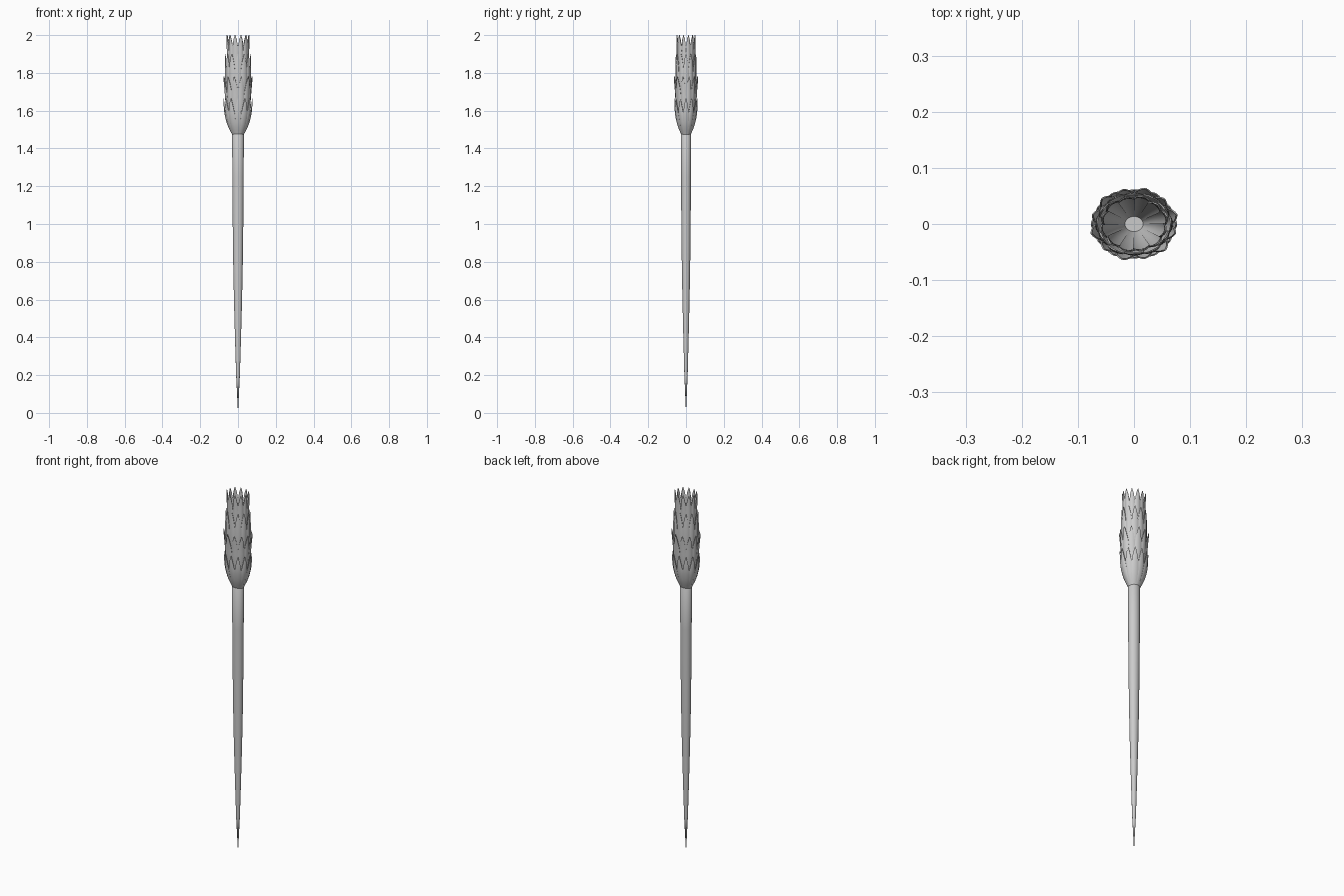
import bpy, bmesh, math

if "Cube" in bpy.data.objects:
    bpy.data.objects.remove(bpy.data.objects["Cube"])

FLAT = 0.83  # the whole piece is slightly oval: narrower in y


def finish(bm, name, angle):
    bmesh.ops.recalc_face_normals(bm, faces=bm.faces)
    mesh = bpy.data.meshes.new(name)
    bm.to_mesh(mesh)
    bm.free()
    ob = bpy.data.objects.new(name, mesh)
    bpy.context.collection.objects.link(ob)
    bpy.ops.object.select_all(action='DESELECT')
    ob.select_set(True)
    bpy.context.view_layer.objects.active = ob
    bpy.ops.object.shade_smooth_by_angle(angle=math.radians(angle))
    return ob


def sample(points, t):
    """Smooth (Catmull-Rom) point on a short profile, t from 0 to 1."""
    s = t * (len(points) - 1)
    i = min(int(s), len(points) - 2)
    f = s - i
    p = [points[max(0, min(len(points) - 1, i + k))] for k in (-1, 0, 1, 2)]
    return [0.5 * (2 * b + (c - a) * f + (2 * a - 5 * b + 4 * c - d) * f * f
                   + (3 * b - a - 3 * c + d) * f ** 3) for a, b, c, d in zip(*p)]


# Tapered shaft, closed by a flat cap inside the head
def shaft(profile, sides=20):
    bm = bmesh.new()
    tip = bm.verts.new((0, 0, 0))
    rings = [[bm.verts.new((r * math.cos(a), r * 0.88 * math.sin(a), z))
              for a in (2 * math.pi * k / sides for k in range(sides))]
             for r, z in profile]
    for k in range(sides):
        j = (k + 1) % sides
        bm.faces.new((tip, rings[0][j], rings[0][k]))
        for lo, hi in zip(rings, rings[1:]):
            bm.faces.new((lo[k], lo[j], hi[j], hi[k]))
    bm.faces.new(rings[-1])
    return finish(bm, "shaft", 40)


shaft([(0.010, 0.2), (0.016, 0.4), (0.0215, 0.6), (0.0255, 0.8), (0.028, 1.0),
       (0.030, 1.25), (0.031, 1.48), (0.018, 1.50)])


# Ring of thin overlapping pointed petals following an (r, z) profile
def petal_ring(name, profile, count, turn, tip_start, thick=0.003):
    bm = bmesh.new()
    rows, cols = 14, 6
    for n in range(count):
        centre = 2 * math.pi * (n + turn) / count
        lift = 0.0025 * (n % 2)
        grid = []
        for i in range(rows + 1):
            t = i / rows
            r, z = sample(profile, t)
            w = 1.12
            if t > tip_start:
                w *= max(0.05, 1 - ((t - tip_start) / (1 - tip_start)) ** 1.7)
            row = []
            for j in range(cols + 1):
                u = 2 * j / cols - 1
                a = centre + u * w * math.pi / count
                rr = r - lift * t - 0.004 * t * (u * w) ** 2
                row.append([bm.verts.new(((rr - d) * math.cos(a),
                                          (rr - d) * FLAT * math.sin(a), z))
                            for d in (0, thick)])
            grid.append(row)
        for i in range(rows):
            for j in range(cols):
                q = (grid[i][j], grid[i][j + 1], grid[i + 1][j + 1], grid[i + 1][j])
                bm.faces.new([v[0] for v in q])
                bm.faces.new([v[1] for v in reversed(q)])
        edge = ([grid[0][j] for j in range(cols)]
                + [grid[i][cols] for i in range(rows)]
                + [grid[rows][j] for j in range(cols, 0, -1)]
                + [grid[i][0] for i in range(rows, 0, -1)])
        for p, q in zip(edge, edge[1:] + edge[:1]):
            bm.faces.new((p[0], p[1], q[1], q[0]))
    return finish(bm, name, 40)


# Four tiers, from the lowest outer petals to the tall inner cup
petal_ring("lower_petals", [(0.030, 1.472), (0.054, 1.52), (0.069, 1.57),
                            (0.075, 1.615), (0.077, 1.665)], 12, 0.0, 0.45)
petal_ring("middle_petals", [(0.027, 1.48), (0.054, 1.56), (0.067, 1.64),
                             (0.073, 1.71), (0.080, 1.78)], 12, 0.5, 0.6)
petal_ring("upper_petals", [(0.024, 1.485), (0.051, 1.60), (0.066, 1.72),
                            (0.070, 1.81), (0.067, 1.90)], 12, 0.0, 0.7)
petal_ring("crown_petals", [(0.017, 1.49), (0.045, 1.62), (0.059, 1.76),
                            (0.060, 1.89), (0.063, 2.0)], 12, 0.5, 0.78)
